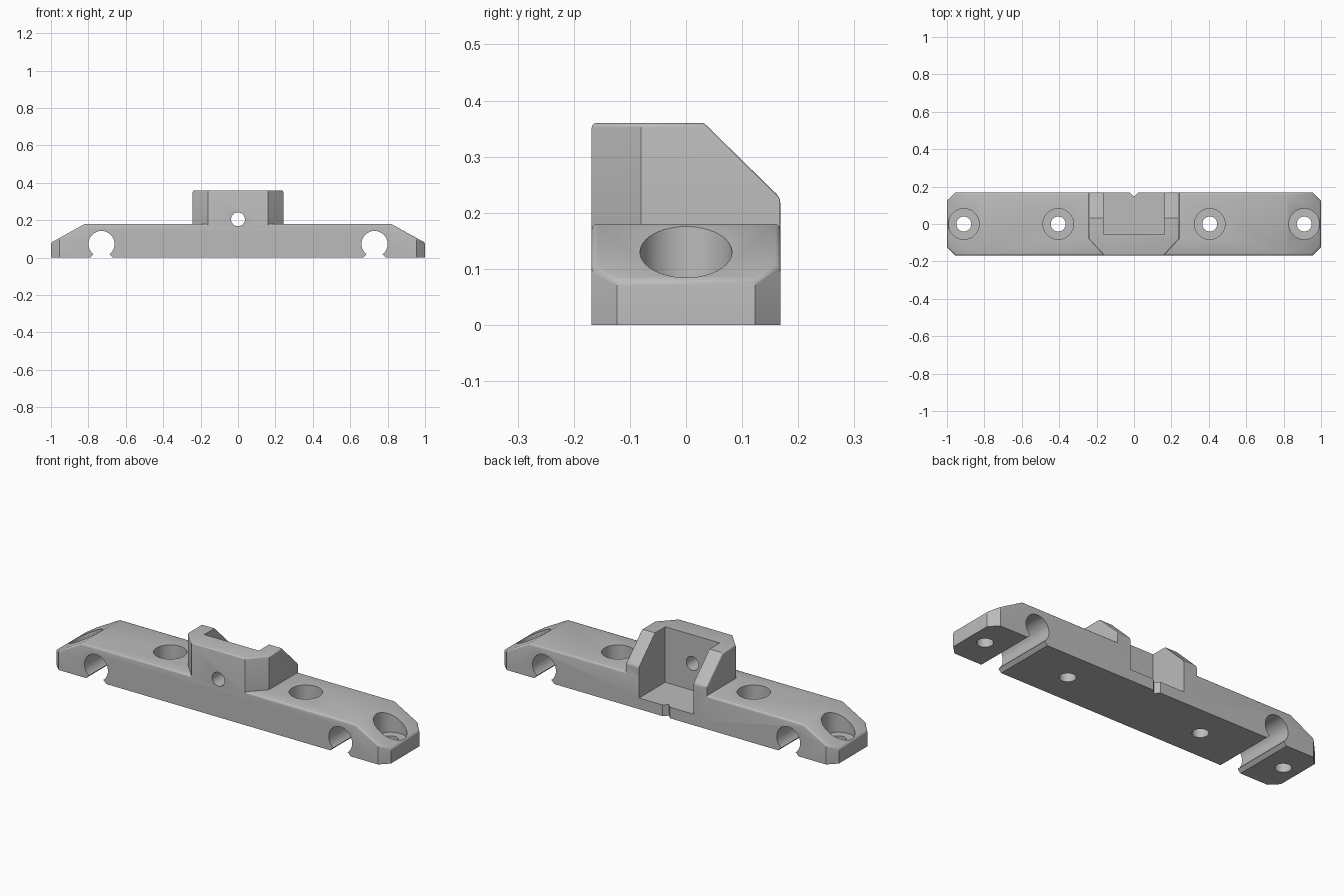
import bpy, bmesh, math
from mathutils import Vector

cube = bpy.data.objects.get("Cube")
if cube:
    bpy.data.objects.remove(cube, do_unlink=True)

grey = bpy.data.materials.new("plain grey")
grey.use_nodes = True
GREY = (0.5, 0.5, 0.5, 1)
grey.diffuse_color = GREY
grey.node_tree.nodes["Principled BSDF"].inputs["Base Color"].default_value = GREY

HALF_DEPTH = 0.168
FLOOR = 0.06


def prism(name, outline, axis, low, high, cuts=(), bevel=0.0):
    """Extrude an outline along z or y, slice off sloping planes, round the upper rim."""
    bm = bmesh.new()
    place = (lambda u, v: (u, v, low)) if axis == "z" else (lambda u, v: (u, low, v))
    face = bm.faces.new([bm.verts.new(place(u, v)) for u, v in outline])
    step = Vector((0, 0, high - low)) if axis == "z" else Vector((0, high - low, 0))
    out = bmesh.ops.extrude_face_region(bm, geom=[face])["geom"]
    bmesh.ops.translate(bm, vec=step, verts=[g for g in out if isinstance(g, bmesh.types.BMVert)])
    for point, normal in cuts:
        bmesh.ops.bisect_plane(bm, geom=bm.verts[:] + bm.edges[:] + bm.faces[:],
                               plane_co=point, plane_no=normal, clear_outer=True)
        bmesh.ops.holes_fill(bm, edges=[e for e in bm.edges if e.is_boundary], sides=0)
    bmesh.ops.recalc_face_normals(bm, faces=bm.faces[:])
    if bevel:
        bm.normal_update()
        rim = []
        for e in bm.edges:
            tilt = sorted(f.normal.z for f in e.link_faces)
            if abs(tilt[0]) < 0.05 and tilt[1] > 0.1:
                rim.append(e)
        bmesh.ops.bevel(bm, geom=rim, offset=bevel, segments=3, profile=0.5, affect="EDGES")
    mesh = bpy.data.meshes.new(name)
    bm.to_mesh(mesh)
    bm.free()
    mesh.materials.append(grey)
    obj = bpy.data.objects.new(name, mesh)
    bpy.context.collection.objects.link(obj)
    return obj


def circle(cx, cy, radius, sides=48):
    return [(cx + radius * math.cos(math.tau * i / sides),
             cy + radius * math.sin(math.tau * i / sides)) for i in range(sides)]


def box(x, y0, y1):
    return [(-x, y0), (x, y0), (x, y1), (-x, y1)]


# Long bar with clipped corners and sloping ends
c = 0.045
d = HALF_DEPTH
right_side = [(1 - c, -d), (1, c - d), (1, d - c), (1 - c, d)]
bar_outline = right_side + [(-x, y) for x, y in reversed(right_side)]
end_slopes = [((s, 0, 0.08), (s * 0.10, 0, 0.18)) for s in (-1, 1)]
body = prism("mounting_bar", bar_outline, "z", 0, 0.18, end_slopes, 0.01)

# Raised holder with clipped front corners and a sloping back
holder_outline = [(-0.16, -d), (0.16, -d), (0.242, -0.08), (0.242, d), (-0.242, d), (-0.242, -0.08)]
holder = prism("raised_holder", holder_outline, "z", 0.1, 0.36,
               [((0, 0.032, 0.36), (0, 0.135, 0.138))], 0.008)

# Cutters: open pocket, back notch and front pin hole
cutters = [
    prism("pocket_cutter", box(0.163, -0.055, 0.3), "z", FLOOR, 0.5),
    prism("notch_cutter", [(0, d - 0.022), (0.04, d + 0.018), (-0.04, d + 0.018)], "z", -0.1, 0.3),
    prism("pin_hole_cutter", circle(0, 0.205, 0.037), "y", -0.3, 0.1),
]
# Counterbored screw holes
for x in (-0.91, -0.405, 0.405, 0.91):
    cutters.append(prism("counterbore_cutter", circle(x, 0, 0.082), "z", FLOOR, 0.4))
    cutters.append(prism("screw_hole_cutter", circle(x, 0, 0.04), "z", -0.1, 0.1))
# Round cable channels with a flared mouth
for x in (-0.73, 0.73):
    cutters.append(prism("channel_cutter", circle(x, 0.073, 0.07), "y", -0.3, 0.3))
    mouth = [(x - 0.1, -0.04), (x + 0.1, -0.04), (x + 0.043, 0.018), (x + 0.043, 0.06),
             (x - 0.043, 0.06), (x - 0.043, 0.018)]
    cutters.append(prism("channel_mouth_cutter", mouth, "y", -0.3, 0.3))


def combine(operation, other):
    mod = body.modifiers.new(other.name, "BOOLEAN")
    mod.operation = operation
    mod.solver = "EXACT"
    mod.object = other
    bpy.context.view_layer.objects.active = body
    bpy.ops.object.modifier_apply(modifier=mod.name)
    bpy.data.objects.remove(other, do_unlink=True)


combine("UNION", holder)
for cutter in cutters:
    combine("DIFFERENCE", cutter)

# Smooth the rounded walls and keep the edges crisp
bpy.ops.object.select_all(action="DESELECT")
body.select_set(True)
bpy.context.view_layer.objects.active = body
bpy.ops.object.shade_smooth_by_angle(angle=math.radians(32))
